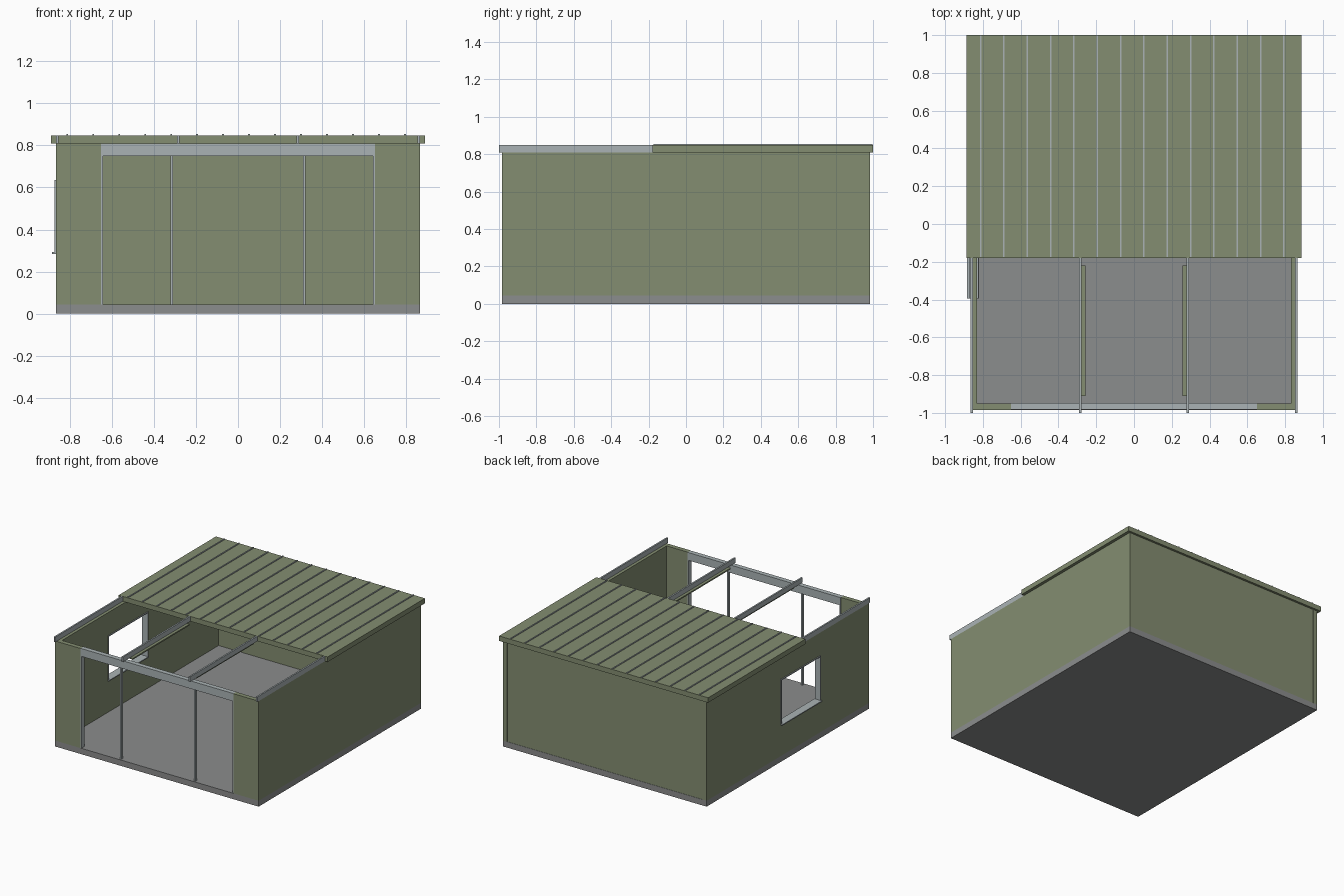
import bpy

cube = bpy.data.objects.get("Cube")
if cube:
    bpy.data.objects.remove(cube, do_unlink=True)


def material(name, colour):
    mat = bpy.data.materials.new(name)
    mat.use_nodes = True
    mat.diffuse_color = (*colour, 1)
    bsdf = next(n for n in mat.node_tree.nodes if n.type == 'BSDF_PRINCIPLED')
    bsdf.inputs["Base Color"].default_value = (*colour, 1)
    return mat


green = material("sage green", (0.23, 0.27, 0.165))
steel = material("light steel", (0.40, 0.45, 0.46))
concrete = material("concrete grey", (0.26, 0.266, 0.266))


def box(name, x, y, z, mat):
    """Box spanning the given (low, high) ranges."""
    spans = (x, y, z)
    bpy.ops.mesh.primitive_cube_add(size=1, location=[(a + b) / 2 for a, b in spans])
    obj = bpy.context.object
    obj.name = name
    for v in obj.data.vertices:
        for i, (a, b) in enumerate(spans):
            v.co[i] *= b - a
    obj.data.materials.append(mat)
    return obj


def mirrored(x, side):
    return tuple(sorted((x[0] * side, x[1] * side)))


W, D, T = 0.865, 0.985, 0.035          # half width, half depth, wall thickness
FLOOR, EAVE, TOP = 0.045, 0.81, 0.848
SILL, HEAD = 0.285, 0.635              # window heights
WIN = (-0.395, 0.09)                   # window span along the side
DOOR = 0.65                            # half width of the front opening
FRONT = -D + T
ROOF_FRONT = -0.18

# Floor slab
box("floor_slab", (-W, W), (-D, D), (0, FLOOR), concrete)

# Back wall and plain left wall
box("back_wall", (-W + T, W - T), (D - T, D - 0.002), (FLOOR, EAVE), green)
box("left_wall", (W - T, W), (FRONT, D), (FLOOR, EAVE), green)

# Right wall in three bands, the middle one split by the window
side = (-W, -W + T)
box("right_wall_lower", side, (FRONT, D), (FLOOR, SILL), green)
box("right_wall_upper", side, (FRONT, D), (HEAD, EAVE), green)
box("right_wall_middle_front", side, (FRONT, WIN[0]), (SILL, HEAD), green)
box("right_wall_middle_back", side, (WIN[1], D), (SILL, HEAD), green)

# Window lining and sill
lining, f = (-W - 0.006, -W + T + 0.006), 0.008
box("window_sill", (-W - 0.018, -W + T + 0.01), WIN, (SILL, SILL + f), steel)
box("window_head", lining, WIN, (HEAD - f, HEAD), steel)
box("window_jamb_front", lining, (WIN[0], WIN[0] + f), (SILL + f, HEAD - f), steel)
box("window_jamb_back", lining, (WIN[1] - f, WIN[1]), (SILL + f, HEAD - f), steel)

# Front panels, door jambs and slim posts
for label, s in (("left", 1), ("right", -1)):
    box(label + "_front_panel", mirrored((DOOR, W), s), (-D, FRONT), (FLOOR, EAVE), green)
    box(label + "_door_jamb", mirrored((DOOR - 0.008, DOOR), s),
        (-D + 0.003, FRONT + 0.003), (FLOOR, 0.75), steel)
    box(label + "_door_post", mirrored((0.309, 0.321), s), (-0.975, -0.955), (FLOOR, 0.75), steel)

# Beam over the front opening
box("front_lintel", (-DOOR, DOOR), (-D + 0.002, FRONT + 0.003), (0.75, EAVE), steel)

# Open rafters, the inner pair with a strip along the lower edge
for label, s in (("left", 1), ("right", -1)):
    for place, x in (("outer", 0.859), ("inner", 0.285)):
        box(f"{label}_{place}_rafter", mirrored((x - 0.006, x + 0.006), s),
            (-1, ROOF_FRONT), (EAVE, TOP), steel)
    box(label + "_rafter_strip", mirrored((0.257, 0.285), s), (-0.91, -0.22), (0.80, EAVE), green)

# Roof deck with standing seams
box("roof_deck", (-0.888, 0.888), (ROOF_FRONT, 1), (EAVE, TOP), green)
for i in range(14):
    x = -0.812 + i * 0.1235
    box(f"roof_seam_{i + 1}", (x - 0.004, x + 0.004), (ROOF_FRONT + 0.005, 0.998),
        (TOP - 0.002, TOP + 0.006), steel)
